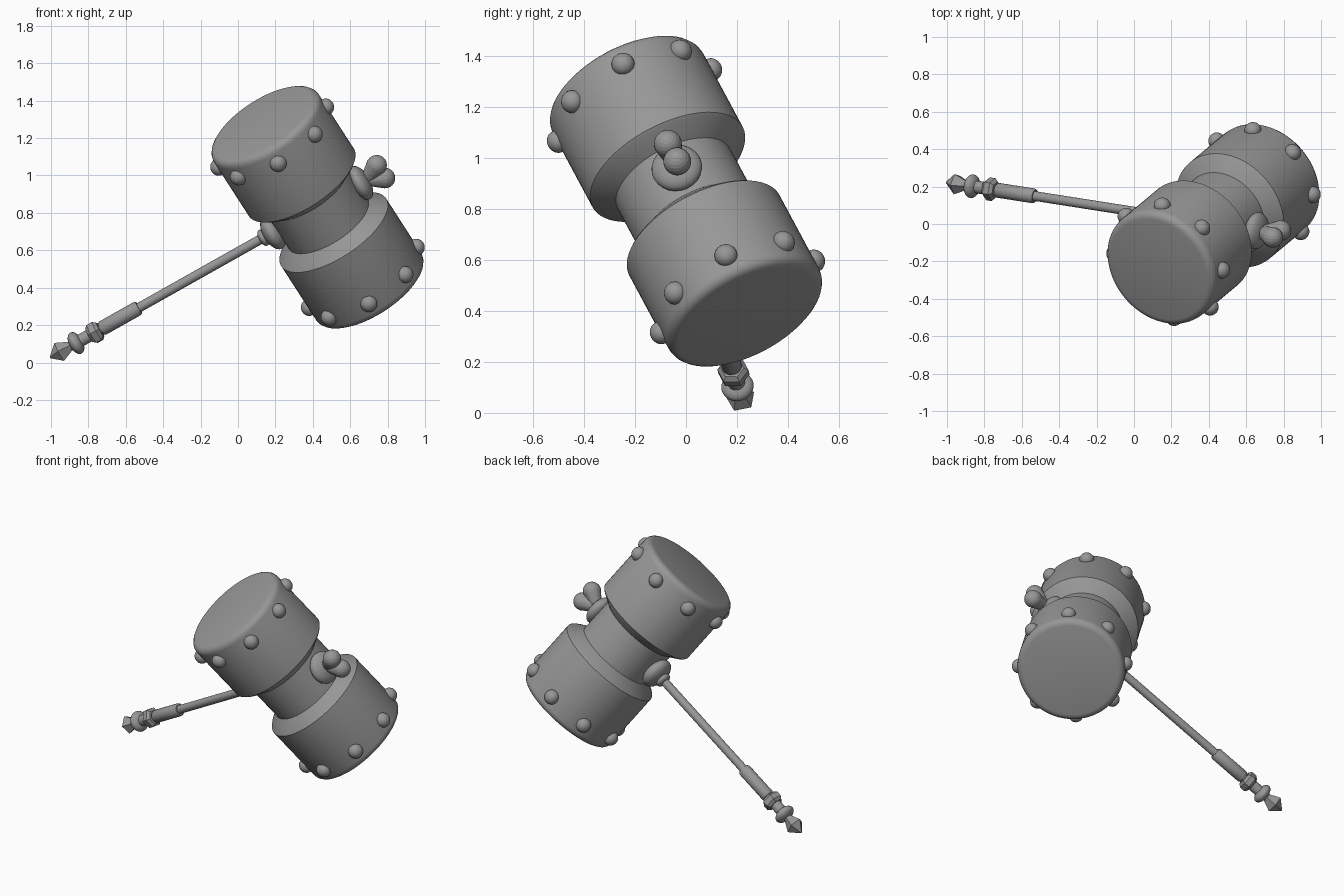
import bpy, bmesh, math
from mathutils import Matrix, Vector

if "Cube" in bpy.data.objects:
    bpy.data.objects.remove(bpy.data.objects["Cube"])

# Tilted frame: handle runs along H, hammer head along A
C = Vector((0.425, 0.0, 0.83))
H = Vector((0.8635, -0.135, 0.4856)).normalized()
A = Vector((0.499, 0.411, -0.763))
A = (A - H * A.dot(H)).normalized()
B = H.cross(A)


def frame(x, y, z):
    m = Matrix((x, y, z)).transposed().to_4x4()
    m.translation = C
    return m


HANDLE = frame(A, B, H)       # local z = handle direction
HEAD = frame(B, H, A)         # local z = head axis, local y = handle direction

grey = bpy.data.materials.new("plain_grey")
grey.diffuse_color = (0.31, 0.31, 0.31, 1)
grey.use_nodes = True
grey.node_tree.nodes["Principled BSDF"].inputs["Base Color"].default_value = grey.diffuse_color


def finish(name, bm, matrix, smooth=True):
    bmesh.ops.recalc_face_normals(bm, faces=bm.faces)
    me = bpy.data.meshes.new(name)
    bm.to_mesh(me)
    bm.free()
    me.materials.append(grey)
    ob = bpy.data.objects.new(name, me)
    bpy.context.collection.objects.link(ob)
    ob.matrix_world = matrix
    if smooth:
        bpy.context.view_layer.objects.active = ob
        ob.select_set(True)
        bpy.ops.object.shade_smooth_by_angle(angle=math.radians(35))
        ob.select_set(False)
    return ob


def lathe(name, profile, matrix, sides=32, smooth=True):
    """Closed solid of revolution about local z from (radius, z) points."""
    bm = bmesh.new()
    rings = [[bm.verts.new((r * math.cos(i * math.tau / sides),
                            r * math.sin(i * math.tau / sides), z))
              for i in range(sides)] for r, z in profile]
    for lo, hi in zip(rings, rings[1:]):
        for i in range(sides):
            j = (i + 1) % sides
            bm.faces.new((lo[i], lo[j], hi[j], hi[i]))
    bm.faces.new(rings[0][::-1])
    bm.faces.new(rings[-1])
    return finish(name, bm, matrix, smooth)


def ball(name, matrix, pos, scale):
    bm = bmesh.new()
    bmesh.ops.create_uvsphere(bm, u_segments=24, v_segments=14, radius=1,
                              matrix=Matrix.Translation(pos) @ Matrix.Diagonal((*scale, 1)))
    return finish(name, bm, matrix)


# Head: two drums with rounded outer rims, tapering into the neck
R, L, N, BEV = 0.334, 0.588, 0.25, 0.04
half = [(N, 0.115), (R - 0.012, 0.163), (R, 0.175)]
half += [(R - BEV + BEV * math.cos(k * math.pi / 8),
          L - BEV + BEV * math.sin(k * math.pi / 8)) for k in range(5)]
lathe("hammer_head", [(r, -z) for r, z in reversed(half)] + half, HEAD, 64)

# Rivets: eight around each drum
for side, label in ((-1, "upper"), (1, "lower")):
    for k in range(8):
        turn = Matrix.Rotation(k * math.pi / 4, 4, 'Z')
        ball(f"{label}_rivet_{k + 1}", HEAD @ turn,
             (0, R, side * 0.49), (0.045, 0.042, 0.045))

# Round collars on both sides of the neck
ball("front_collar", HANDLE, (0, 0, 0.268), (0.1, 0.1, 0.05))
ball("handle_collar", HANDLE, (0, 0, -0.275), (0.1, 0.1, 0.055))
ball("collar_ring", HANDLE, (0, 0, -0.335), (0.048, 0.048, 0.025))

# Heart ornament: two rounded lobes meeting at a point
for s, label in ((-1, "upper"), (1, "lower")):
    bm = bmesh.new()
    for pos, r in (((s * 0.045, 0, 0.392), 0.055), ((0, 0, 0.3), 0.03)):
        bmesh.ops.create_uvsphere(bm, u_segments=20, v_segments=12, radius=r,
                                  matrix=Matrix.Translation(pos))
    hull = bmesh.ops.convex_hull(bm, input=bm.verts)
    junk = {g for g in hull["geom_interior"] + hull["geom_unused"]
            if isinstance(g, bmesh.types.BMVert)}
    bmesh.ops.delete(bm, geom=list(junk), context='VERTS')
    finish(f"heart_{label}_lobe", bm, HANDLE)

# Handle shaft and grip
lathe("handle_shaft", [(0.026, -1.54), (0.026, -0.25)], HANDLE, 20)
lathe("grip_sleeve", [(0.034, -1.34), (0.04, -1.33), (0.04, -1.115), (0.034, -1.105)], HANDLE, 20)

# Hexagonal nut with chamfered ends
lathe("hex_nut", [(0.046, -1.412), (0.062, -1.395), (0.062, -1.362), (0.046, -1.345)],
      HANDLE, 6, False)
lathe("pommel_neck", [(0.034, -1.47), (0.034, -1.405)], HANDLE, 20)
ball("pommel_ring", HANDLE, (0, 0, -1.495), (0.064, 0.064, 0.036))

# Faceted spike at the end of the handle
lathe("pommel_spike", [(0.004, -1.655), (0.058, -1.595), (0.025, -1.525)],
      HANDLE @ Matrix.Rotation(math.radians(20), 4, 'Z'), 5, False)
